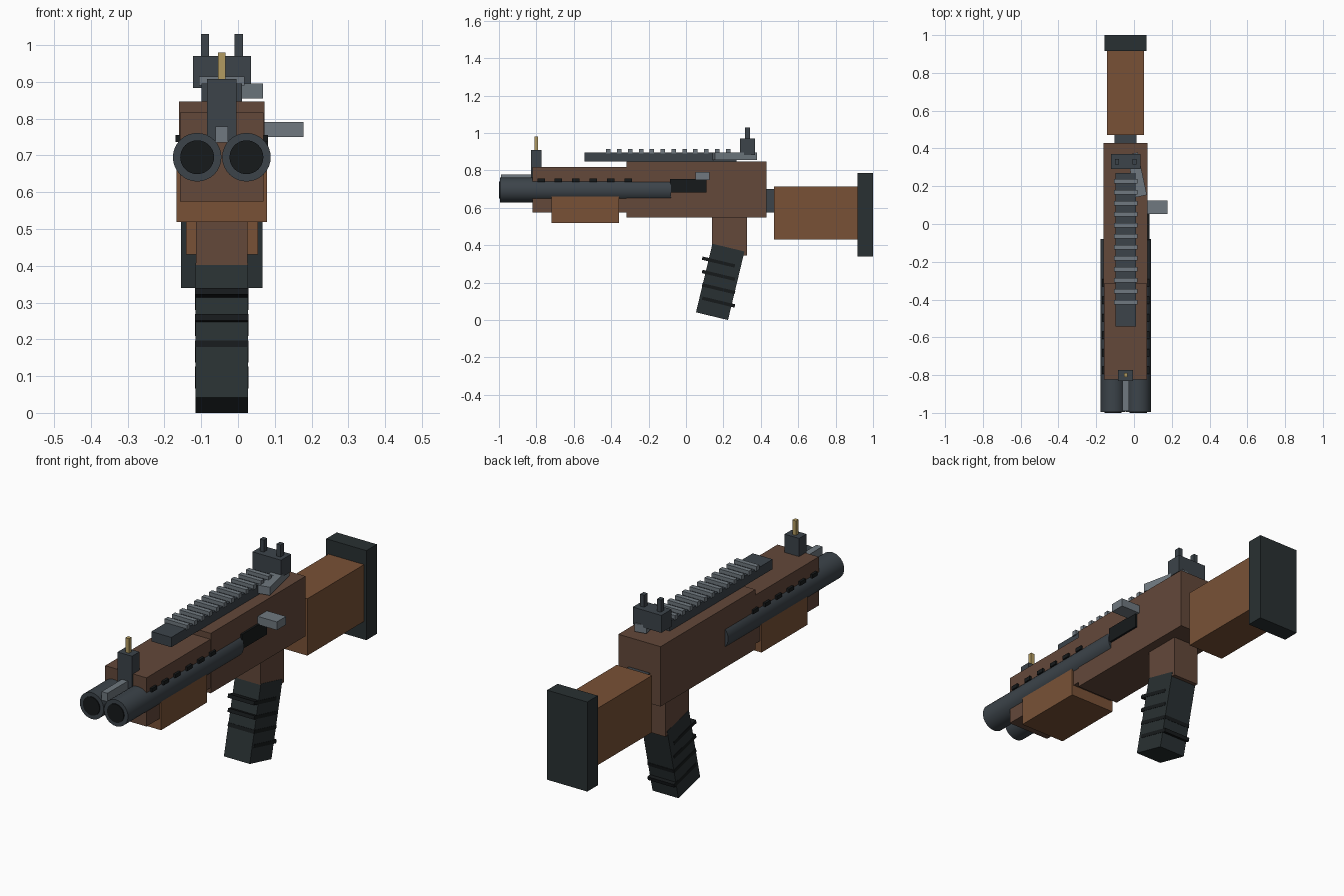
import bpy
from math import radians

if "Cube" in bpy.data.objects:
    bpy.data.objects.remove(bpy.data.objects["Cube"])

CX = -0.044  # centre line of the body (the bolt handle offsets it from x = 0)


def material(name, r, g, b):
    m = bpy.data.materials.new(name)
    m.diffuse_color = (r, g, b, 1)
    m.use_nodes = True
    m.node_tree.nodes["Principled BSDF"].inputs["Base Color"].default_value = m.diffuse_color
    return m


DARK_WOOD = material("dark_wood", 0.125, 0.065, 0.042)
WOOD = material("wood", 0.19, 0.083, 0.037)
STEEL = material("steel", 0.045, 0.057, 0.068)
LIGHT = material("light_steel", 0.16, 0.19, 0.215)
RUBBER = material("rubber", 0.022, 0.03, 0.032)
BLACK = material("black", 0.008, 0.01, 0.011)
BRASS = material("brass", 0.45, 0.33, 0.12)


def block(name, mat, x, y, z, rot=(0, 0, 0)):
    """Box from (min, max) ranges, optionally turned about its centre."""
    centre = [(a + b) / 2 for a, b in (x, y, z)]
    bpy.ops.mesh.primitive_cube_add(size=1, location=centre, rotation=rot)
    ob = bpy.context.object
    ob.name = name
    ob.scale = [b - a for a, b in (x, y, z)]
    bpy.ops.object.transform_apply(location=False, rotation=False, scale=True)
    ob.data.materials.append(mat)
    return ob


def mid(width):
    """x range of a part centred on the body."""
    return (CX - width / 2, CX + width / 2)


def rod(name, mat, x, z, radius, y0, y1):
    bpy.ops.mesh.primitive_cylinder_add(
        vertices=32, radius=radius, depth=y1 - y0,
        location=(x, (y0 + y1) / 2, z), rotation=(radians(90), 0, 0))
    ob = bpy.context.object
    ob.name = name
    ob.data.materials.append(mat)
    bpy.ops.object.shade_smooth_by_angle(angle=radians(40))


# Body and wooden furniture
block("receiver", DARK_WOOD, mid(0.233), (-0.318, 0.43), (0.548, 0.847))
block("handguard", DARK_WOOD, mid(0.228), (-0.822, -0.318), (0.574, 0.817))
block("foregrip", WOOD, mid(0.246), (-0.72, -0.357), (0.519, 0.662))
block("stock_neck", STEEL, mid(0.117), (0.43, 0.47), (0.575, 0.70))
block("stock", WOOD, mid(0.196), (0.47, 0.917), (0.43, 0.714))
block("butt_pad", RUBBER, mid(0.222), (0.917, 1.0), (0.34, 0.787))

# Twin barrels, dark muzzles and side vents
for side, sx in (("left", -1), ("right", 1)):
    bx = CX + sx * 0.067
    rod(f"barrel_{side}", STEEL, bx, 0.695, 0.066, -0.995, -0.08)
    rod(f"muzzle_{side}", BLACK, bx, 0.695, 0.046, -1.0, -0.95)
    for i in range(6):
        y = -0.775 + i * 0.093
        x = sorted((CX + sx * 0.095, CX + sx * 0.126))
        block(f"vent_{side}_{i + 1}", BLACK, x, (y - 0.02, y + 0.02), (0.737, 0.756))
block("barrel_rib", LIGHT, mid(0.033), (-0.99, -0.82), (0.735, 0.778))

# Ejection port and bolt handle
block("ejection_port", BLACK, (0.05, 0.082), (-0.085, 0.11), (0.681, 0.755))
block("bolt_handle", LIGHT, (0.06, 0.178), (0.052, 0.125), (0.75, 0.791))

# Top rail with cross teeth
block("rail", STEEL, mid(0.11), (-0.542, 0.27), (0.847, 0.896))
for i in range(12):
    y = -0.415 + i * 0.0582
    block(f"rail_tooth_{i + 1}", LIGHT, mid(0.124), (y - 0.012, y + 0.012), (0.89, 0.914))

# Angled top lever
block("top_lever", LIGHT, (-0.015, 0.045), (0.145, 0.375), (0.855, 0.896),
      (0, 0, radians(12)))

# Sights
block("rear_sight_base", STEEL, mid(0.158), (0.29, 0.37), (0.883, 0.97))
for side, sx in (("left", -1), ("right", 1)):
    px = CX + sx * 0.046
    block(f"rear_sight_post_{side}", STEEL, (px - 0.011, px + 0.011),
          (0.316, 0.343), (0.965, 1.03))
block("front_sight_base", STEEL, mid(0.08), (-0.83, -0.772), (0.735, 0.908))
block("front_sight_post", BRASS, mid(0.02), (-0.811, -0.79), (0.90, 0.98))

# Tilted hand grip with ribs
TILT = (radians(-13.5), 0, 0)
block("grip_mount", DARK_WOOD, mid(0.140), (0.14, 0.326), (0.345, 0.55))
block("grip", RUBBER, mid(0.143), (0.095, 0.271), (0.0155, 0.3925), TILT)
for i in range(4):
    z = 0.31 - i * 0.0713
    block(f"grip_rib_{i + 1}", BLACK, mid(0.146), (0.084, 0.264),
          (z - 0.009, z + 0.009), TILT)
